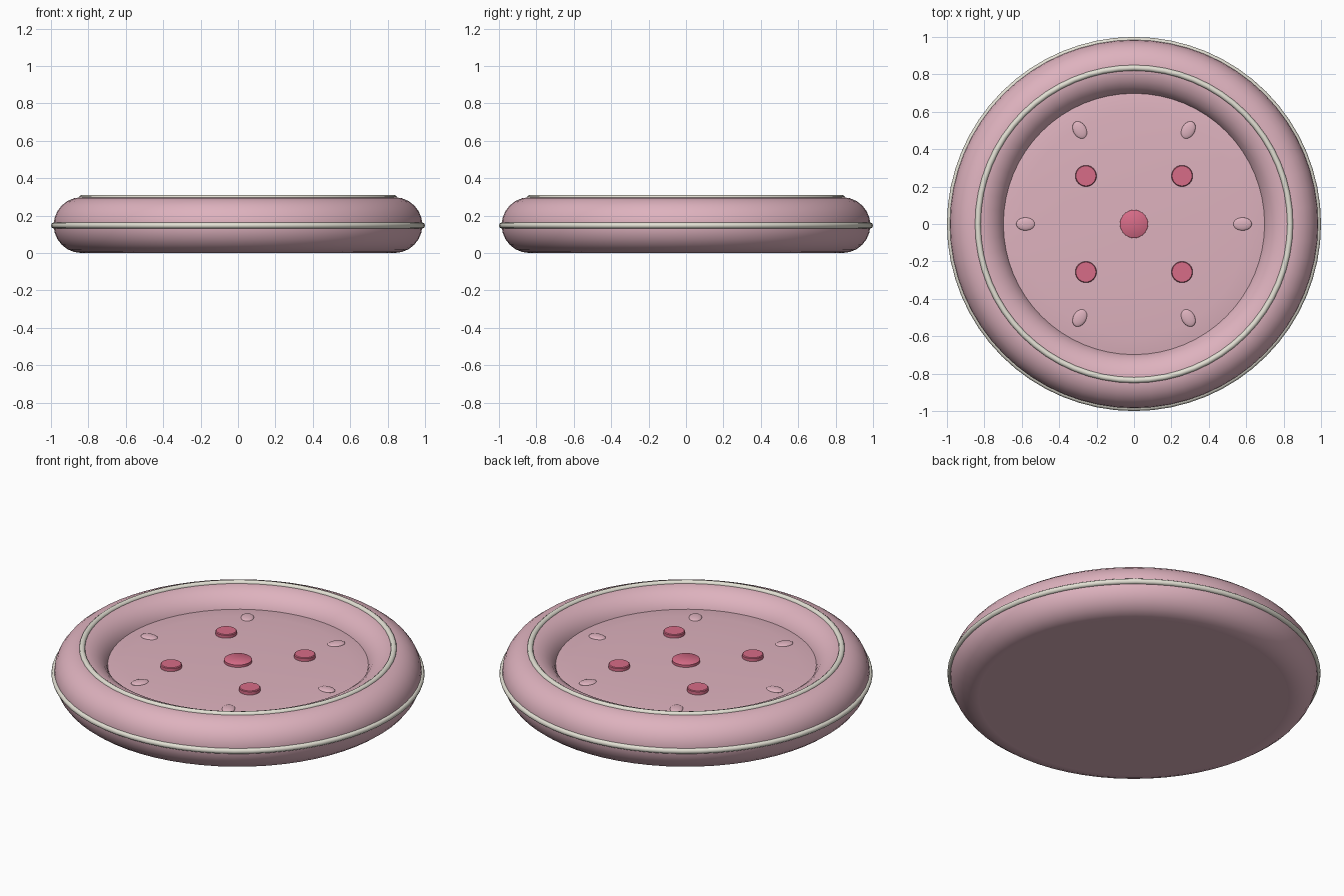
import bpy, math

if "Cube" in bpy.data.objects:
    bpy.data.objects.remove(bpy.data.objects["Cube"])

def material(name, rgb):
    m = bpy.data.materials.new(name)
    m.diffuse_color = (*rgb, 1)
    m.use_nodes = True
    m.node_tree.nodes["Principled BSDF"].inputs["Base Color"].default_value = m.diffuse_color
    return m

PINK = material("soft pink", (0.73, 0.445, 0.515))
ROSE = material("deep rose", (0.68, 0.15, 0.245))
CREAM = material("cream", (0.76, 0.74, 0.65))

def finish(name, mat, angle=40):
    o = bpy.context.object
    o.name = name
    o.data.materials.append(mat)
    bpy.ops.object.shade_smooth_by_angle(angle=math.radians(angle))
    return o

def ring(name, mat, major, minor, z, sides):
    bpy.ops.mesh.primitive_torus_add(location=(0, 0, z), major_radius=major, minor_radius=minor,
                                     major_segments=64, minor_segments=sides)
    return finish(name, mat, 80)

def lathe(name, mat, profile, loc=(0, 0, 0), n=48):
    """Closed solid of revolution; profile runs from bottom axis to top axis."""
    verts, faces = [], []
    for r, z in profile:
        verts += [(r * math.cos(math.tau * i / n), r * math.sin(math.tau * i / n), z) for i in range(n)]
    for k in range(len(profile) - 1):
        for i in range(n):
            j = (i + 1) % n
            faces.append((k * n + i, k * n + j, (k + 1) * n + j, (k + 1) * n + i))
    top = (len(profile) - 1) * n
    faces += [tuple(reversed(range(n))), tuple(range(top, top + n))]
    me = bpy.data.meshes.new(name)
    me.from_pydata(verts, [], faces)
    o = bpy.data.objects.new(name, me)
    o.location = loc
    bpy.context.collection.objects.link(o)
    bpy.ops.object.select_all(action='DESELECT')
    o.select_set(True)
    bpy.context.view_layer.objects.active = o
    return finish(name, mat)

# Padded rim and its two piping cords
ring("padded_rim", PINK, 0.837, 0.149, 0.149, 24)
ring("side_piping", CREAM, 0.984, 0.016, 0.147, 10)
ring("top_piping", CREAM, 0.835, 0.016, 0.294, 10)

# Inner cushion with a gently domed top
lathe("inner_cushion", PINK, [(0.84, 0.001), (0.84, 0.17), (0.75, 0.197), (0.6, 0.207),
                              (0.4, 0.213), (0.2, 0.216), (0.02, 0.217)], n=64)

# Tufting buttons: one large in the centre, four small around it
def button(name, x, y, r):
    lathe(name, ROSE, [(r, -0.02), (r, 0.018), (r * 0.93, 0.022)], (x, y, 0.213), 32)

button("centre_button", 0, 0, 0.075)
for x in (-0.257, 0.257):
    for y in (-0.257, 0.257):
        button("small_button", x, y, 0.057)

# Six small stitched puckers near the edge of the cushion
for i in range(6):
    a = math.tau * i / 6
    bpy.ops.mesh.primitive_uv_sphere_add(segments=20, ring_count=12, radius=1,
                                         location=(0.58 * math.cos(a), 0.58 * math.sin(a), 0.207),
                                         rotation=(0, 0, a))
    bpy.context.object.scale = (0.05, 0.035, 0.012)
    finish("stitch_pucker", PINK, 80)
